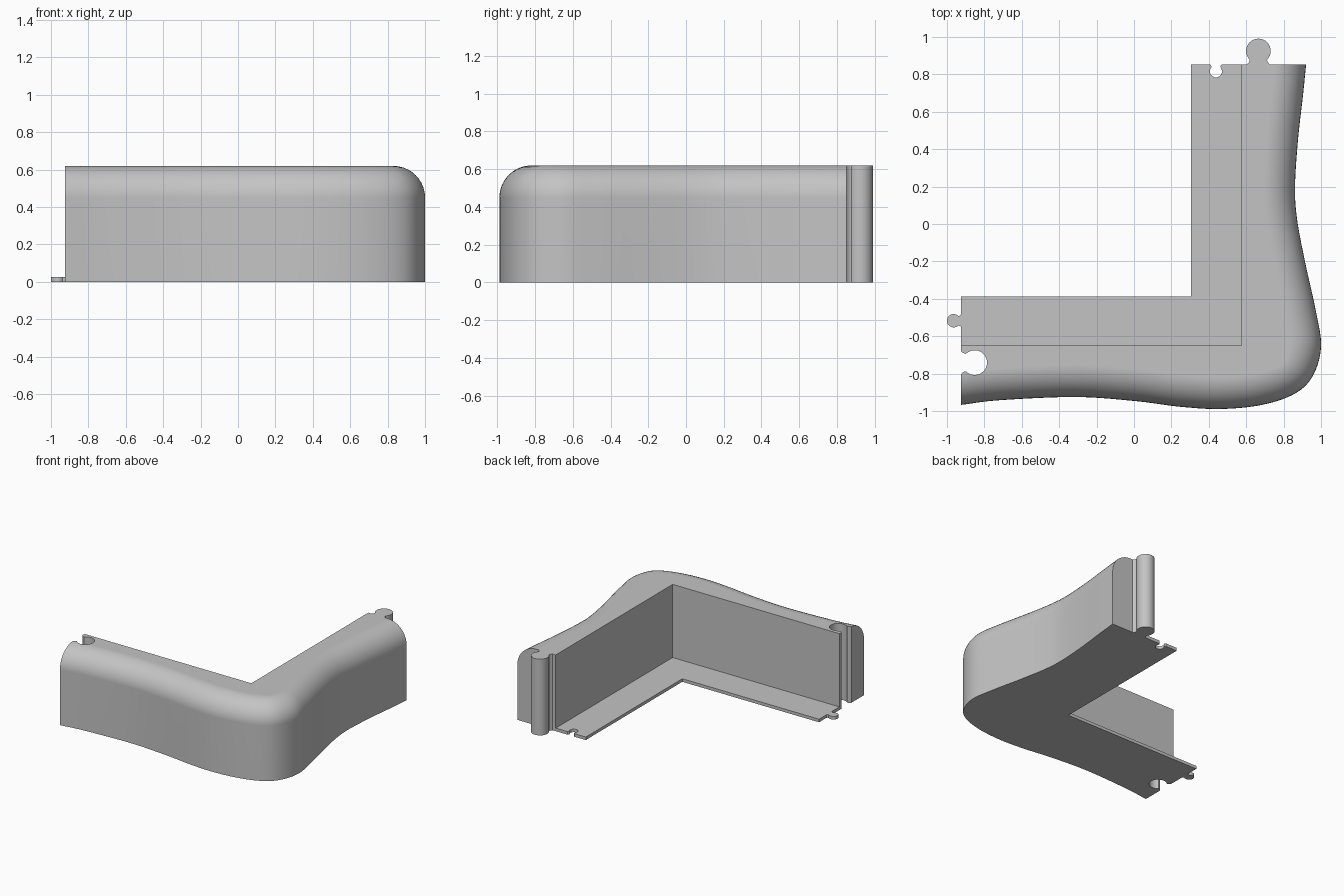
import bpy, bmesh, math
from mathutils import Vector, Matrix

if "Cube" in bpy.data.objects:
    bpy.data.objects.remove(bpy.data.objects["Cube"], do_unlink=True)

HEIGHT, FILLET, FLANGE = 0.62, 0.17, 0.025
END_X, END_Y = -0.925, 0.852        # planes of the two joint ends
WALL_X, WALL_Y = 0.575, -0.65       # inner corner of the wall
EXTRA = 0.15                        # overshoot, trimmed off at the ends

stone = bpy.data.materials.new("light grey")
stone.use_nodes = True
stone.diffuse_color = (0.55, 0.55, 0.55, 1)
stone.node_tree.nodes["Principled BSDF"].inputs["Base Color"].default_value = stone.diffuse_color


def loft(name, rings, trims=()):
    """Solid through closed rings of equal length, trimmed by planes."""
    bm = bmesh.new()
    rows = [[bm.verts.new(p) for p in ring] for ring in rings]
    n = len(rows[0])
    for low, high in zip(rows, rows[1:]):
        for i in range(n):
            j = (i + 1) % n
            bm.faces.new((low[i], low[j], high[j], high[i]))
    bm.faces.new(rows[0][::-1])
    bm.faces.new(rows[-1])
    for point, normal in trims:
        bmesh.ops.bisect_plane(bm, geom=bm.verts[:] + bm.edges[:] + bm.faces[:],
                               plane_co=point, plane_no=normal, clear_outer=True)
        bmesh.ops.holes_fill(bm, edges=[e for e in bm.edges if e.is_boundary])
    bmesh.ops.recalc_face_normals(bm, faces=bm.faces[:])
    mesh = bpy.data.meshes.new(name)
    bm.to_mesh(mesh)
    bm.free()
    mesh.materials.append(stone)
    obj = bpy.data.objects.new(name, mesh)
    bpy.context.collection.objects.link(obj)
    return obj


def prism(name, outline, z0, z1):
    return loft(name, [[(p[0], p[1], z) for p in outline] for z in (z0, z1)])


def knob(x, y, angle, scale):
    """Jigsaw knob outline growing from an edge point along the angle."""
    half = [(-0.02 / scale, 0.062)]
    half += [(0.026 * t / 4, 0.047 + 0.015 * (1 - t / 4) ** 2) for t in range(4)]
    for i in range(13):
        a = math.radians(135 * (1 - i / 12))
        half.append((0.073 + 0.066 * math.cos(a), 0.066 * math.sin(a)))
    full = half + [(u, -v) for u, v in half[-2::-1]]
    turn = Matrix.Rotation(angle, 2)
    return [Vector((x, y)) + turn @ Vector(p) * scale for p in full]


def combine(target, other, operation):
    mod = target.modifiers.new(operation, 'BOOLEAN')
    mod.operation, mod.solver, mod.object = operation, 'EXACT', other
    bpy.context.view_layer.objects.active = target
    bpy.ops.object.modifier_apply(modifier=mod.name)
    bpy.data.objects.remove(other, do_unlink=True)


# Wavy outer edge as a smooth spline
path = [Vector(p) for p in (
    (-1.13, -0.99), (-0.925, -0.967), (-0.717, -0.942), (-0.316, -0.925), (0, -0.946),
    (0.246, -0.977), (0.465, -0.989), (0.684, -0.967), (0.86, -0.907), (0.957, -0.81),
    (1.0, -0.655), (0.973, -0.468), (0.914, -0.2), (0.872, 0.025), (0.861, 0.2),
    (0.877, 0.452), (0.904, 0.692), (0.92, 0.852), (0.94, 1.05))]
path = [path[0] * 2 - path[1]] + path + [path[-1] * 2 - path[-2]]
edge = []
for a, b, c, d in zip(path, path[1:], path[2:], path[3:]):
    for k in range(8):
        t = k / 8
        edge.append(0.5 * (2 * b + (c - a) * t + (2 * a - 5 * b + 4 * c - d) * t * t
                           + (3 * b - a - 3 * c + d) * t ** 3))

# Wall: the outer edge rolls inward to form the rounded top
inner = [(0.575, 1.15), (WALL_X, WALL_Y), (END_X - EXTRA, WALL_Y)]
layers = [(0, 0)]
for i in range(11):
    a = math.pi / 2 * i / 10
    layers.append((FILLET * (1 - math.cos(a)), HEIGHT - FILLET + FILLET * math.sin(a)))
rings = []
for inset, z in layers:
    ring = []
    for i, p in enumerate(edge):
        tangent = (edge[min(i + 1, len(edge) - 1)] - edge[max(i - 1, 0)]).normalized()
        q = p + Vector((-tangent.y, tangent.x)) * inset
        ring.append((q.x, q.y, z))
    rings.append(ring + [(x, y, z) for x, y in inner])
wall = loft("corner_wall", rings, [((END_X, 0, 0), (-1, 0, 0)), ((0, END_Y, 0), (0, 1, 0))])

# Thin floor flange, tucked slightly into the wall
lap = 0.02
flange = prism("floor_flange", [
    (END_X, WALL_Y - lap), (WALL_X + lap, WALL_Y - lap), (WALL_X + lap, END_Y),
    (0.305, END_Y), (0.305, -0.388), (END_X, -0.388)], 0, FLANGE)
combine(wall, flange, 'UNION')

# Interlocking knobs
up, left = math.pi / 2, math.pi
combine(wall, prism("wall_knob", knob(0.665, END_Y, up, 1), 0, HEIGHT), 'UNION')
combine(wall, prism("flange_knob", knob(END_X, -0.517, left, 0.54), 0, FLANGE), 'UNION')

# Matching sockets
combine(wall, prism("wall_socket", knob(END_X, -0.741, 0, 1), -0.1, 1), 'DIFFERENCE')
combine(wall, prism("flange_socket", knob(0.438, END_Y, -up, 0.49), -0.1, 0.1), 'DIFFERENCE')

# Smooth curves with crisp corners
bpy.ops.object.select_all(action='DESELECT')
wall.select_set(True)
bpy.context.view_layer.objects.active = wall
bpy.ops.object.shade_smooth_by_angle(angle=math.radians(30))
weighted = wall.modifiers.new("even_normals", 'WEIGHTED_NORMAL')
weighted.keep_sharp = True
